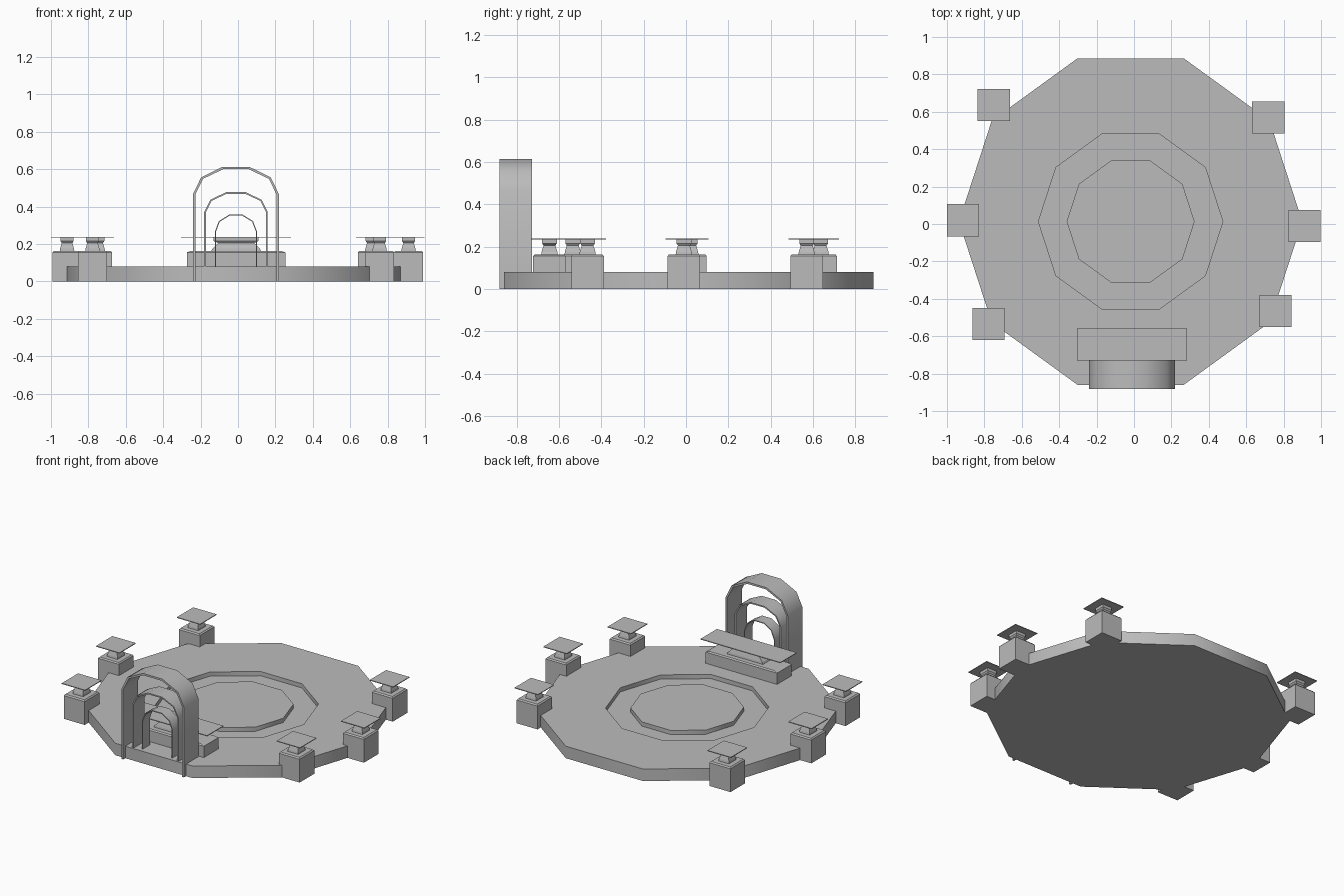
import bpy, bmesh, math

cube = bpy.data.objects.get("Cube")
if cube:
    bpy.data.objects.remove(cube, do_unlink=True)

# One plain stone colour for everything
STONE = (0.5, 0.5, 0.5, 1)
stone = bpy.data.materials.new("stone grey")
stone.use_nodes = True
stone.diffuse_color = STONE
stone.node_tree.nodes["Principled BSDF"].inputs["Base Color"].default_value = STONE


def finish(name, bm, location, smooth=False):
    """Turn a bmesh into a named object with the stone material."""
    bmesh.ops.recalc_face_normals(bm, faces=bm.faces)
    mesh = bpy.data.meshes.new(name)
    bm.to_mesh(mesh)
    bm.free()
    mesh.materials.append(stone)
    obj = bpy.data.objects.new(name, mesh)
    obj.location = location
    bpy.context.collection.objects.link(obj)
    if smooth:
        bpy.ops.object.select_all(action="DESELECT")
        obj.select_set(True)
        bpy.context.view_layer.objects.active = obj
        bpy.ops.object.shade_smooth_by_angle(angle=math.radians(40))
    return obj


def skin(bm, rings):
    """Bridge consecutive rings of points and cap both ends."""
    loops = [[bm.verts.new(p) for p in ring] for ring in rings]
    for a, b in zip(loops, loops[1:]):
        n = len(a)
        for i in range(n):
            j = (i + 1) % n
            bm.faces.new((a[i], a[j], b[j], b[i]))
    bm.faces.new(loops[0])
    bm.faces.new(loops[-1])


def polygon(radius, z, sides=10):
    return [(radius * math.cos(math.tau * i / sides),
             radius * math.sin(math.tau * i / sides), z) for i in range(sides)]


def rectangle(half, z, stretch):
    return [(sx * half * stretch, sy * half, z)
            for sx, sy in ((-1, -1), (1, -1), (1, 1), (-1, 1))]


# Ten-sided platform with a sunken ring around a flush centre
bm = bmesh.new()
platform_profile = [(0.918, 0), (0.918, 0.08), (0.493, 0.08),
                    (0.493, 0.052), (0.342, 0.052), (0.342, 0.08)]
skin(bm, [polygon(r, z) for r, z in platform_profile])
finish("platform", bm, (-0.018, 0.013, 0), smooth=True)


def pedestal(name, x, y, stretch=1, bottom=0):
    """Block with a chamfered top, a waisted neck and a thin cap plate."""
    parts = {
        "block": [(0.077, bottom), (0.077, 0.155), (0.07, 0.163)],
        "neck": [(0.039, 0.16), (0.037, 0.175), (0.028, 0.205), (0.035, 0.215), (0.035, 0.234)],
        "cap": [(0.086, 0.233), (0.086, 0.238)],
    }
    for part, profile in parts.items():
        bm = bmesh.new()
        skin(bm, [rectangle(h, z, stretch) for h, z in profile])
        finish(f"{name}_{part}", bm, (x, y, 0))


# Six pedestals around the rim
for name, x, y in (("back_right", -0.75, 0.636), ("back_left", 0.718, 0.57),
                   ("side_right", -0.914, 0.02), ("side_left", 0.912, -0.01),
                   ("front_right", -0.778, -0.535), ("front_left", 0.757, -0.465)):
    pedestal(name, x, y)

# Long altar behind the gateway
pedestal("altar", -0.01, -0.645, stretch=3.42, bottom=0.04)


def arch(name, radius, spring, rise, thick, front, back, bottom):
    """Straight legs with a five-segment arched top, open below."""
    def line(t):
        top = [((radius - t) * math.cos(math.pi * i / 5),
                spring + (rise - t) * math.sin(math.pi * i / 5)) for i in range(6)]
        return [(radius - t, bottom)] + top + [(t - radius, bottom)]

    bm = bmesh.new()
    outer, inner = line(0), line(thick)
    # Four corner points per section, swept from one foot to the other
    skin(bm, [[(o[0], front, o[1]), (o[0], back, o[1]),
               (i[0], back, i[1]), (i[0], front, i[1])]
              for o, i in zip(outer, inner)])
    finish(name, bm, (-0.011, 0, 0), smooth=True)


# Three nested arches of the gateway
arch("outer_arch", 0.23, 0.465, 0.155, 0.013, -0.882, -0.728, 0)
arch("middle_arch", 0.17, 0.37, 0.112, 0.009, -0.855, -0.74, 0.06)
arch("inner_arch", 0.113, 0.265, 0.097, 0.006, -0.835, -0.755, 0.06)
